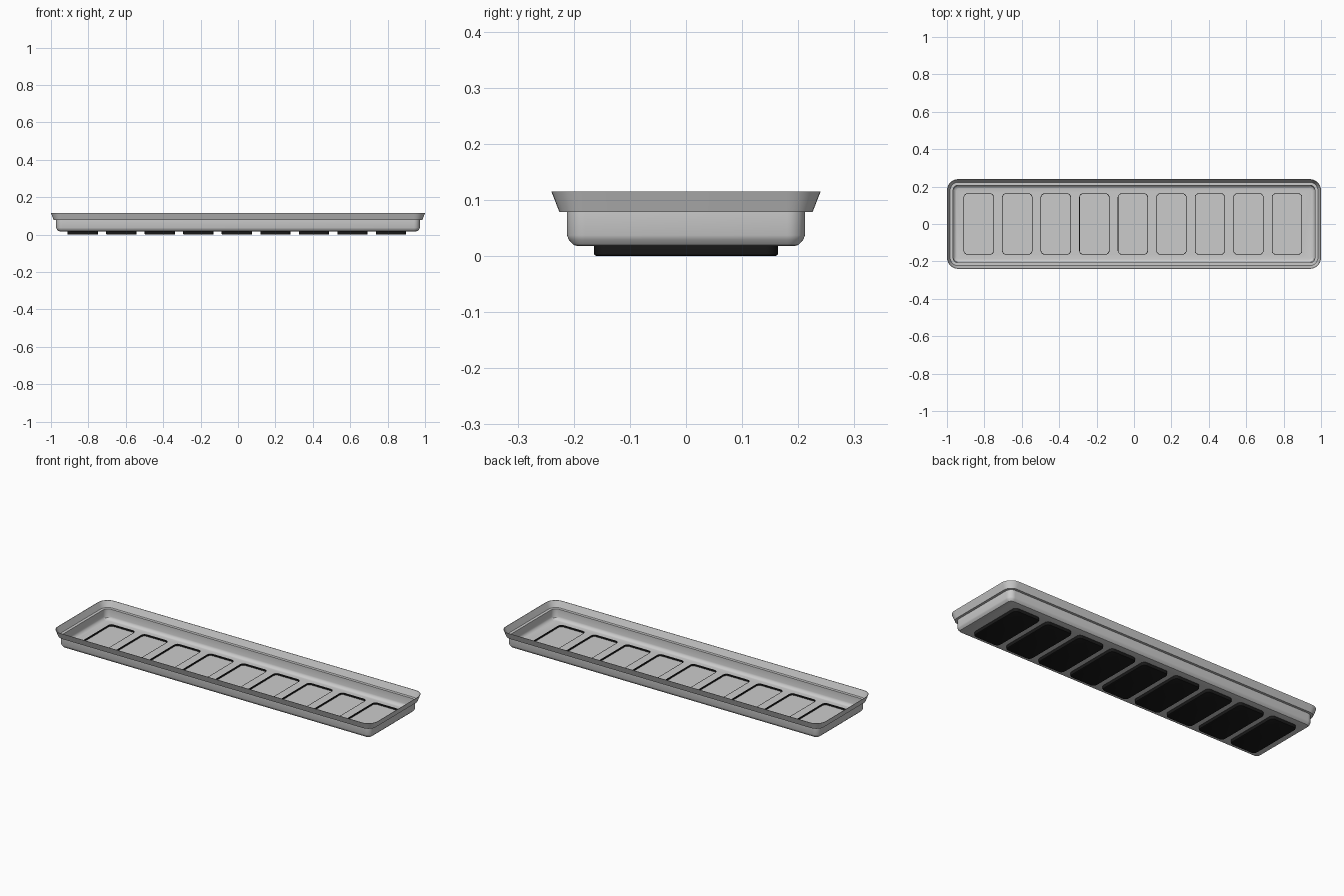
import bpy, bmesh, math

if "Cube" in bpy.data.objects:
    bpy.data.objects.remove(bpy.data.objects["Cube"])

L, W = 1.0, 0.24            # outer half sizes of the rim
PAD_N, PAD_PITCH, PAD_CX = 9, 0.206, -0.006
PAD_HX, PAD_HY = 0.081, 0.164
FLOOR_IN, FLOOR_OUT = 0.023, 0.018


def rounded_rect(hx, hy, r, z, cx=0.0, seg=8):
    pts = []
    for i, (sx, sy) in enumerate([(1, 1), (-1, 1), (-1, -1), (1, -1)]):
        for k in range(seg + 1):
            a = math.radians(90 * (i + k / seg))
            pts.append((cx + sx * (hx - r) + r * math.cos(a),
                        sy * (hy - r) + r * math.sin(a), z))
    return pts


def loft(bm, loops):
    # skin a stack of matching loops and cap both ends
    rings = [[bm.verts.new(p) for p in loop] for loop in loops]
    n = len(rings[0])
    for a, b in zip(rings, rings[1:]):
        for i in range(n):
            j = (i + 1) % n
            bm.faces.new((a[i], a[j], b[j], b[i]))
    bm.faces.new(rings[0][::-1])
    return bm.faces.new(rings[-1])


def finish(bm, name, mats=()):
    bmesh.ops.recalc_face_normals(bm, faces=bm.faces)
    me = bpy.data.meshes.new(name)
    bm.to_mesh(me)
    bm.free()
    ob = bpy.data.objects.new(name, me)
    bpy.context.collection.objects.link(ob)
    for m in mats:
        me.materials.append(m)
    return ob


def smooth(ob):
    bpy.ops.object.select_all(action='DESELECT')
    ob.select_set(True)
    bpy.context.view_layer.objects.active = ob
    bpy.ops.object.shade_smooth_by_angle(angle=math.radians(30))


# Tray shell: (inset, height) from outer underside, over the rim, to inner floor
profile = [(0.046, FLOOR_OUT), (0.040, 0.0195), (0.031, 0.029), (0.028, 0.037),
           (0.028, 0.078), (0.0145, 0.078), (0.0, 0.115),
           (0.0025, 0.115), (0.017, 0.081), (0.033, 0.081),
           (0.033, 0.040), (0.036, 0.032), (0.045, 0.0245), (0.050, FLOOR_IN)]
bm = bmesh.new()
loft(bm, [rounded_rect(L - d, W - d, max(0.06 - d, 0.018), z) for d, z in profile])
tray = finish(bm, "tray")

pad_xs = [PAD_CX + PAD_PITCH * (i - (PAD_N - 1) / 2) for i in range(PAD_N)]

# Openings in the tray floor for the feet
bm = bmesh.new()
for x in pad_xs:
    loft(bm, [rounded_rect(PAD_HX, PAD_HY, 0.022, z, x) for z in (0.012, 0.03)])
cutter = finish(bm, "floor_cutter")
cutter.hide_render = True
cut = tray.modifiers.new("floor_openings", 'BOOLEAN')
cut.object, cut.operation, cut.solver = cutter, 'DIFFERENCE', 'EXACT'
bpy.context.view_layer.objects.active = tray
bpy.ops.object.modifier_apply(modifier=cut.name)
bpy.data.objects.remove(cutter)
smooth(tray)

# Black rubber feet, each a shallow cup with a grey inner face
black = bpy.data.materials.new("black_rubber")
black.diffuse_color = (0.01, 0.01, 0.01, 1)
black.use_nodes = True
black.node_tree.nodes["Principled BSDF"].inputs["Base Color"].default_value = black.diffuse_color
grey = bpy.data.materials.new("grey_plate")
grey.diffuse_color = (0.8, 0.8, 0.8, 1)
grey.use_nodes = True
grey.node_tree.nodes["Principled BSDF"].inputs["Base Color"].default_value = grey.diffuse_color
foot_profile = [(0.004, 0.0), (0.001, 0.0015), (0.0, 0.004), (0.0, FLOOR_IN),
                (0.003, FLOOR_IN), (0.003, 0.014)]
for i, x in enumerate(pad_xs):
    bm = bmesh.new()
    inner = loft(bm, [rounded_rect(PAD_HX - d, PAD_HY - d, 0.022 - d, z, x)
                      for d, z in foot_profile])
    inner.material_index = 1
    smooth(finish(bm, f"rubber_foot_{i + 1}", (black, grey)))
